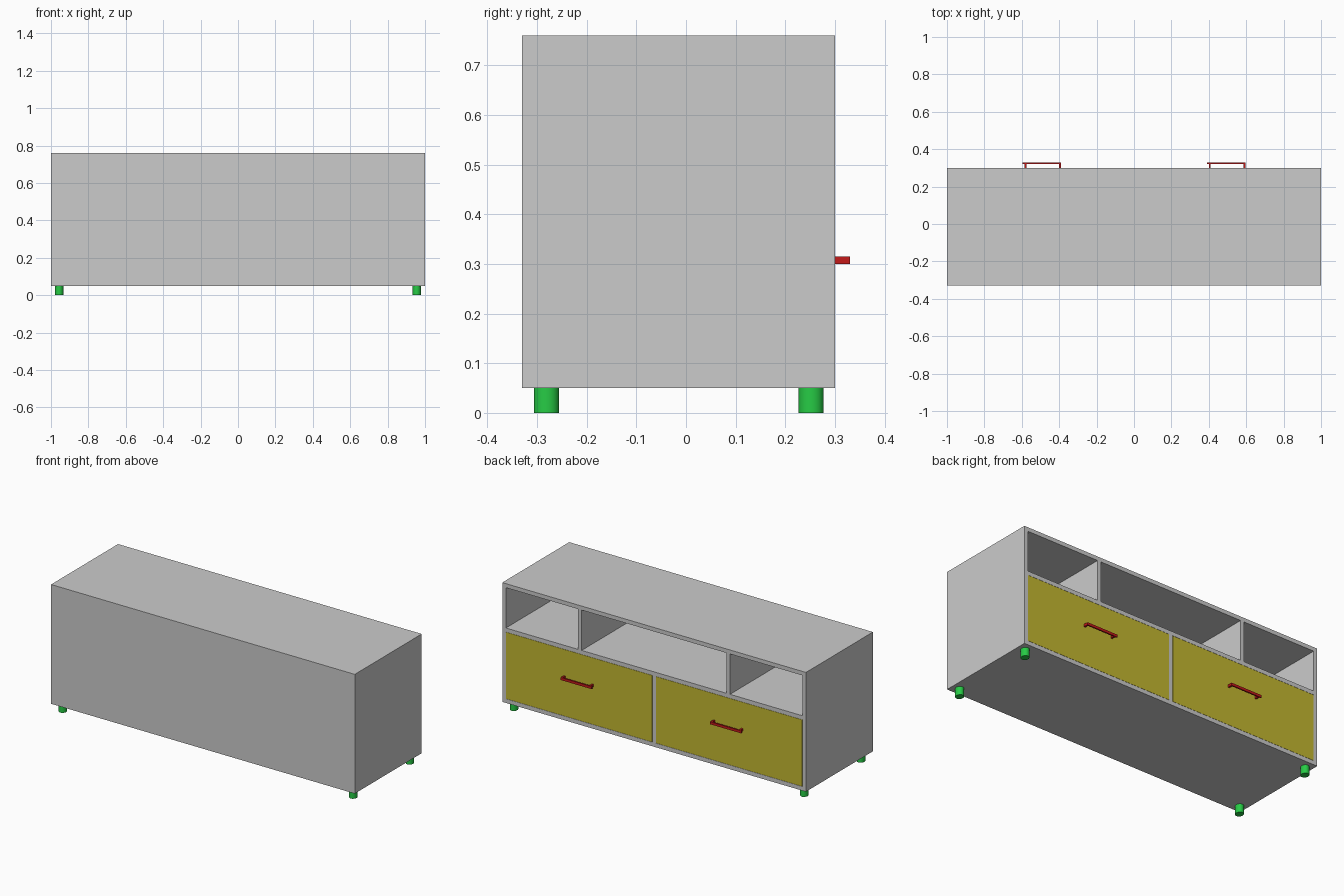
import bpy, bmesh
from mathutils import Matrix, Vector

if "Cube" in bpy.data.objects:
    bpy.data.objects.remove(bpy.data.objects["Cube"])


def material(name, rgb):
    m = bpy.data.materials.new(name)
    m.diffuse_color = (*rgb, 1)
    m.use_nodes = True
    m.node_tree.nodes["Principled BSDF"].inputs["Base Color"].default_value = m.diffuse_color
    return m


def boxes(name, extents, mat=None):
    """One object made of boxes given as (x0, x1, y0, y1, z0, z1)."""
    bm = bmesh.new()
    for x0, x1, y0, y1, z0, z1 in extents:
        centre = Vector((x0 + x1, y0 + y1, z0 + z1)) / 2
        size = Matrix.Diagonal((x1 - x0, y1 - y0, z1 - z0, 1))
        bmesh.ops.create_cube(bm, size=1, matrix=Matrix.Translation(centre) @ size)
    mesh = bpy.data.meshes.new(name)
    bm.to_mesh(mesh)
    bm.free()
    obj = bpy.data.objects.new(name, mesh)
    bpy.context.collection.objects.link(obj)
    if mat:
        mesh.materials.append(mat)
    return obj


green = material("leg_green", (0.02, 0.6, 0.06))
yellow = material("drawer_yellow", (0.55, 0.48, 0.03))
red = material("handle_red", (0.55, 0.01, 0.01))

T = 0.024                       # board thickness
BACK, OPEN = -0.33, 0.30        # closed side and open side
BOTTOM, TOP = 0.05, 0.76
SHELF = (0.472, 0.496)          # shelf above the drawers
DIV = (0.477, 0.50)             # upper divider, inner and outer side
MID = 0.012                     # half thickness of the divider between drawers

# Cabinet body with three open niches and two drawer bays cut into it
cabinet = boxes("cabinet_body", [(-1, 1, BACK, OPEN, BOTTOM, TOP)])
niches = [(-1 + T, -DIV[1]), (-DIV[0], DIV[0]), (DIV[1], 1 - T)]
bays = [(-1 + T, -MID), (MID, 1 - T)]
cuts = [(a, b, BACK + T, OPEN + 0.1, SHELF[1], TOP - T) for a, b in niches]
cuts += [(a, b, BACK + T, OPEN + 0.1, BOTTOM + T, SHELF[0]) for a, b in bays]
cutter = boxes("opening_cutter", cuts)
cutter.hide_render = True
mod = cabinet.modifiers.new("openings", 'BOOLEAN')
mod.operation = 'DIFFERENCE'
mod.solver = 'EXACT'
mod.object = cutter
bpy.context.view_layer.objects.active = cabinet
bpy.ops.object.modifier_apply(modifier=mod.name)
bpy.data.objects.remove(cutter)

# Flush drawer fronts, each with a bar handle on two posts
GAP = 0.001
for side, (a, b), x in zip(("left", "right"), bays, (-0.595, 0.39)):
    boxes(f"{side}_drawer_front",
          [(a + GAP, b - GAP, OPEN - T, OPEN, BOTTOM + T + GAP, SHELF[0] - GAP)], yellow)
    z = (0.30, 0.315)
    boxes(f"{side}_handle",
          [(x, x + 0.205, 0.322, 0.33, *z),
           (x + 0.010, x + 0.020, OPEN, 0.322, *z),
           (x + 0.195, x + 0.205, OPEN, 0.322, *z)], red)

# Four short round legs
for xn, x in (("left", -0.956), ("right", 0.956)):
    for yn, y in (("front", -0.281), ("back", 0.252)):
        bpy.ops.mesh.primitive_cylinder_add(vertices=32, radius=1, depth=BOTTOM,
                                            location=(x, y, BOTTOM / 2))
        leg = bpy.context.object
        leg.name = f"{yn}_{xn}_leg"
        leg.scale = (0.022, 0.025, 1)
        bpy.ops.object.transform_apply(location=False, rotation=False, scale=True)
        bpy.ops.object.shade_smooth_by_angle()
        leg.data.materials.append(green)
